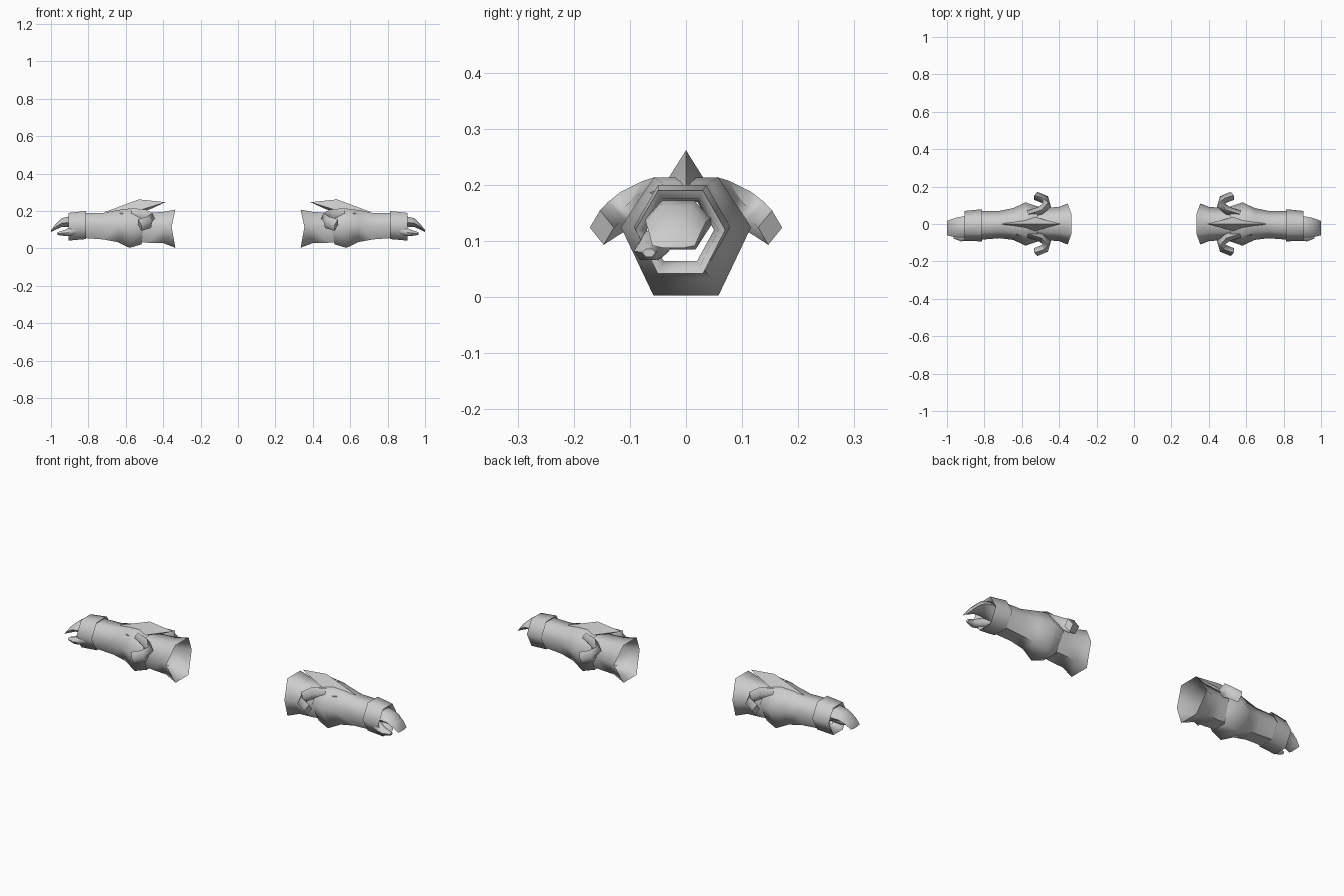
import bpy, bmesh, math
from mathutils import Vector

cube = bpy.data.objects.get("Cube")
if cube:
    bpy.data.objects.remove(cube, do_unlink=True)

grey = bpy.data.materials.new("plain grey")
grey.use_nodes = True
grey.diffuse_color = (0.6, 0.6, 0.6, 1)
grey.node_tree.nodes["Principled BSDF"].inputs["Base Color"].default_value = (0.6, 0.6, 0.6, 1)


def finish(name, bm, smooth=50, mirror_y=False):
    """Turn a bmesh into an object mirrored to the other arm."""
    bmesh.ops.recalc_face_normals(bm, faces=bm.faces)
    mesh = bpy.data.meshes.new(name)
    bm.to_mesh(mesh)
    bm.free()
    obj = bpy.data.objects.new(name, mesh)
    bpy.context.collection.objects.link(obj)
    mesh.materials.append(grey)
    mod = obj.modifiers.new("Pair", "MIRROR")
    mod.use_axis = (True, mirror_y, False)
    mod.use_mirror_merge = False
    bpy.ops.object.select_all(action="DESELECT")
    obj.select_set(True)
    bpy.context.view_layer.objects.active = obj
    bpy.ops.object.shade_smooth_by_angle(angle=math.radians(smooth))


def skin(bm, rings, cap_start=False, cap_end=False):
    loops = [[bm.verts.new(p) for p in ring] for ring in rings]
    n = len(loops[0])
    for a, b in zip(loops, loops[1:]):
        for i in range(n):
            j = (i + 1) % n
            bm.faces.new((a[i], a[j], b[j], b[i]))
    if cap_start:
        bm.faces.new(loops[0])
    if cap_end:
        bm.faces.new(loops[-1])


def hex_ring(x, cy, hy, low, mid, high, bow=0.0):
    """Six-sided section with side corners at mid height; bow shifts them along x."""
    w = hy * 0.5
    return [(x + bow, cy + hy, mid), (x, cy + w, high), (x, cy - w, high),
            (x + bow, cy - hy, mid), (x, cy - w, low), (x, cy + w, low)]


def hex_tube(name, sections, **caps):
    bm = bmesh.new()
    skin(bm, [hex_ring(*s) for s in sections], **caps)
    finish(name, bm, 62)


# Flared open cuff at the elbow
hex_tube("cuff", [
    (0.335, 0, 0.11, 0.004, 0.115, 0.207, 0.02),
    (0.40, 0, 0.092, 0.028, 0.115, 0.195),
    (0.48, 0, 0.085, 0.03, 0.115, 0.19),
    (0.58, 0, 0.08, 0.04, 0.115, 0.185)])

# Forearm guard, swelling toward the elbow
hex_tube("forearm_guard", [
    (0.515, 0, 0.09, 0.022, 0.125, 0.20, -0.01),
    (0.58, 0, 0.116, 0.003, 0.125, 0.213),
    (0.645, 0, 0.085, 0.034, 0.12, 0.205),
    (0.72, -0.003, 0.073, 0.048, 0.122, 0.19),
    (0.83, -0.007, 0.078, 0.056, 0.125, 0.188)])

# Wrist band with an inner lip
hex_tube("wrist_band", [
    (0.83, -0.007, 0.07, 0.06, 0.125, 0.18),
    (0.812, -0.007, 0.086, 0.05, 0.125, 0.20),
    (0.905, -0.01, 0.08, 0.042, 0.12, 0.19),
    (0.895, -0.01, 0.068, 0.055, 0.12, 0.175),
    (0.85, -0.01, 0.06, 0.065, 0.12, 0.17)])

# Curled fingers and thumb
hex_tube("fingers", [
    (0.84, -0.012, 0.058, 0.085, 0.13, 0.17),
    (0.895, -0.014, 0.058, 0.115, 0.14, 0.172),
    (0.942, -0.018, 0.054, 0.115, 0.135, 0.162),
    (0.975, -0.02, 0.046, 0.10, 0.115, 0.13),
    (1.0, -0.022, 0.038, 0.088, 0.092, 0.098)],
    cap_start=True, cap_end=True)
hex_tube("thumb", [
    (0.85, -0.045, 0.026, 0.08, 0.10, 0.125),
    (0.89, -0.06, 0.028, 0.068, 0.09, 0.115),
    (0.925, -0.07, 0.023, 0.066, 0.082, 0.10),
    (0.965, -0.066, 0.012, 0.072, 0.08, 0.086)],
    cap_start=True, cap_end=True)

# Diamond blade along the top
bm = bmesh.new()
tip, peak, tail, base = [bm.verts.new(p) for p in (
    (0.71, 0, 0.195), (0.53, 0, 0.262), (0.388, 0, 0.247), (0.475, 0, 0.207))]
for side in (1, -1):
    edge = bm.verts.new((0.53, side * 0.037, 0.203))
    for a, b in ((tip, peak), (peak, tail), (tail, base), (base, tip)):
        bm.faces.new((a, b, edge))
finish("top_blade", bm, 25)

# Hooked horns on both flanks
path = [(0.63, 0.045, 0.185), (0.56, 0.055, 0.188), (0.50, 0.072, 0.178),
        (0.465, 0.10, 0.16), (0.475, 0.13, 0.14), (0.525, 0.15, 0.124)]
radii = [0.018, 0.026, 0.031, 0.033, 0.033, 0.032]
points = [Vector(p) for p in path]
rings = []
for i, (p, r) in enumerate(zip(points, radii)):
    along = (points[min(i + 1, len(points) - 1)] - points[max(i - 1, 0)]).normalized()
    up = (Vector((0, 0, 1)) - along * along.z).normalized()
    out = along.cross(up)
    rings.append([p + up * r * math.cos(t) + out * r * 0.72 * math.sin(t)
                  for t in (k * math.pi / 2 for k in range(4))])
bm = bmesh.new()
skin(bm, rings, cap_start=True, cap_end=True)
finish("horn", bm, 75, mirror_y=True)
